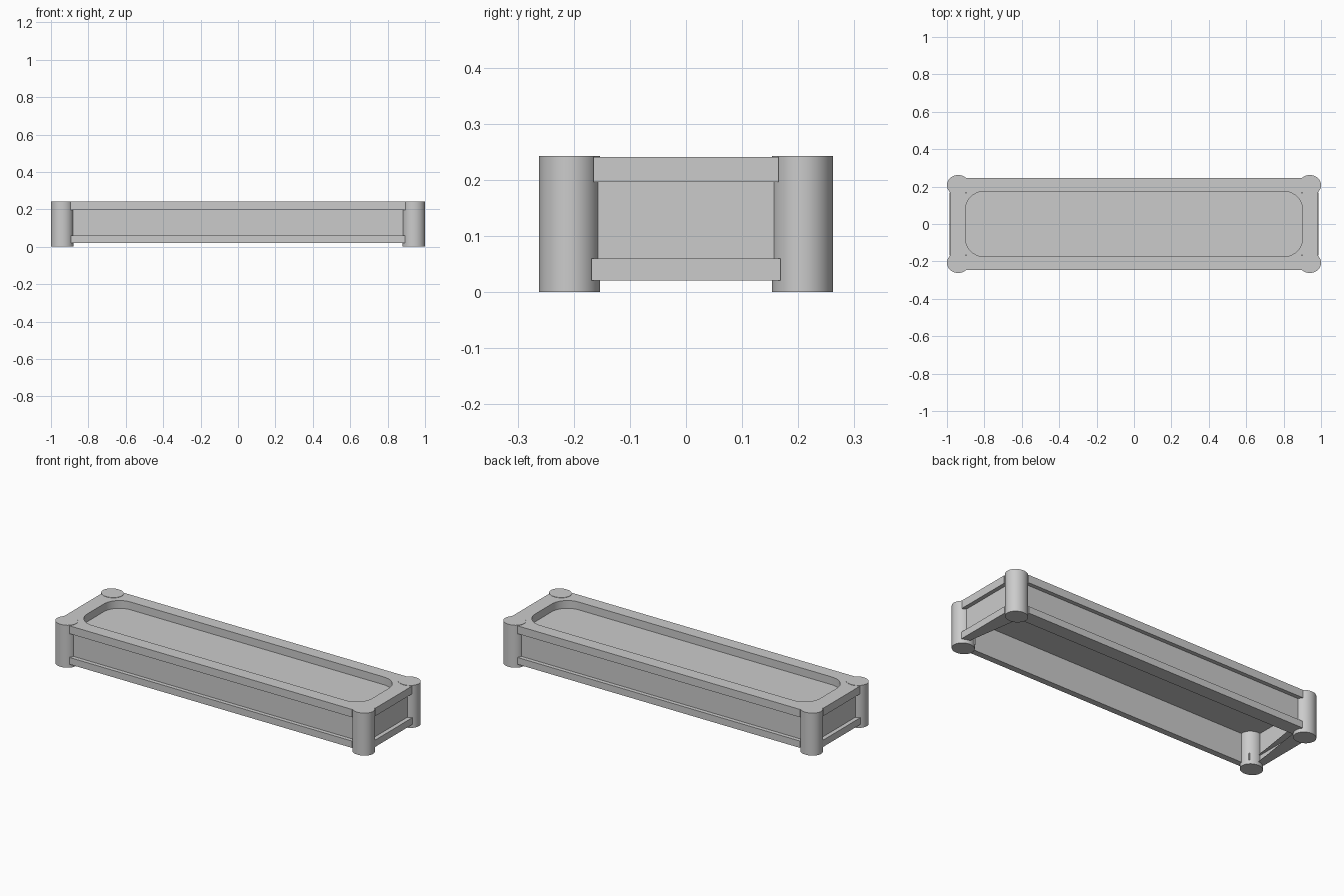
import bpy
from math import sin, cos, pi

if "Cube" in bpy.data.objects:
    bpy.data.objects.remove(bpy.data.objects["Cube"])


def slab(name, outlines, z0, z1):
    """Extruded plan shape; later outlines cut holes in the first."""
    cu = bpy.data.curves.new(name, 'CURVE')
    cu.dimensions = '2D'
    cu.fill_mode = 'BOTH'
    cu.extrude = (z1 - z0) / 2
    for pts in outlines:
        sp = cu.splines.new('POLY')
        sp.points.add(len(pts) - 1)
        for p, (x, y) in zip(sp.points, pts):
            p.co = (x, y, 0, 1)
        sp.use_cyclic_u = True
    ob = bpy.data.objects.new(name, cu)
    bpy.context.collection.objects.link(ob)
    ob.location.z = (z0 + z1) / 2
    bpy.ops.object.select_all(action='DESELECT')
    ob.select_set(True)
    bpy.context.view_layer.objects.active = ob
    bpy.ops.object.convert(target='MESH')
    ob = bpy.context.object
    ob.name = name
    bpy.ops.object.shade_smooth_by_angle()
    return ob


def rect(x, y):
    return [(-x, -y), (x, -y), (x, y), (-x, y)]


def notched(x, y, nx, ny):
    """Rectangle with its corners cut out where the posts stand."""
    return [(-nx, -y), (nx, -y), (nx, -ny), (x, -ny), (x, ny), (nx, ny),
            (nx, y), (-nx, y), (-nx, ny), (-x, ny), (-x, -ny), (-nx, -ny)]


def rounded(x, y, r, n=10):
    pts = []
    for i, (sx, sy) in enumerate([(1, 1), (-1, 1), (-1, -1), (1, -1)]):
        for k in range(n + 1):
            a = (i + k / n) * pi / 2
            pts.append((sx * (x - r) + r * cos(a), sy * (y - r) + r * sin(a)))
    return pts


# Corner posts, slightly oval
for sx, xn in ((-1, "left"), (1, "right")):
    for sy, yn in ((-1, "front"), (1, "back")):
        bpy.ops.mesh.primitive_cylinder_add(
            vertices=48, radius=1, depth=0.243,
            location=(sx * 0.94, sy * 0.2075, 0.1215))
        post = bpy.context.object
        post.name = f"{yn}_{xn}_post"
        post.scale = (0.06, 0.0545, 1)
        bpy.ops.object.transform_apply(location=False, rotation=False, scale=True)
        bpy.ops.object.shade_smooth_by_angle()

# Top rim with rounded opening
slab("top_rim", [notched(0.985, 0.247, 0.895, 0.165),
                 rounded(0.902, 0.174, 0.1)], 0.196, 0.241)

# Recessed floor under the rim
slab("tray_floor", [rect(0.955, 0.219)], 0.188, 0.1965)

# Recessed side walls, open underneath
slab("side_walls", [rect(0.962, 0.224), rect(0.952, 0.214)], 0.03, 0.196)

# Lower rail
slab("lower_rail", [notched(0.986, 0.247, 0.893, 0.168),
                    rect(0.95, 0.212)], 0.021, 0.06)
